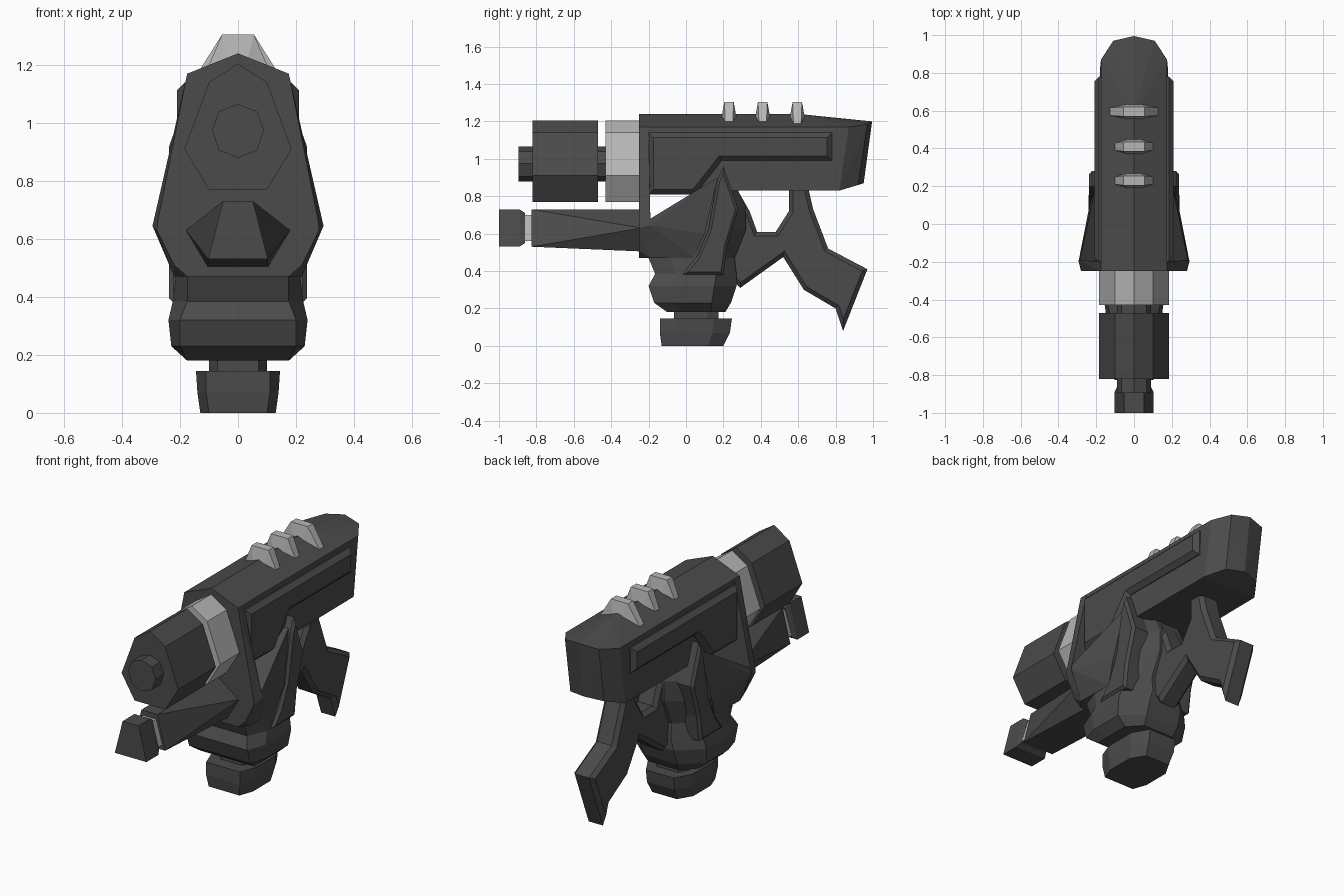
import bpy, bmesh

if "Cube" in bpy.data.objects:
    bpy.data.objects.remove(bpy.data.objects["Cube"])


def material(name, value):
    m = bpy.data.materials.new(name)
    m.diffuse_color = (value, value, value, 1)
    m.use_nodes = True
    m.node_tree.nodes["Principled BSDF"].inputs["Base Color"].default_value = m.diffuse_color
    return m


DARK = material("dark_metal", 0.07)
LIGHT = material("light_metal", 0.47)


def finish(name, bm, mat):
    bmesh.ops.recalc_face_normals(bm, faces=bm.faces[:])
    me = bpy.data.meshes.new(name)
    bm.to_mesh(me)
    bm.free()
    me.materials.append(mat)
    ob = bpy.data.objects.new(name, me)
    bpy.context.collection.objects.link(ob)
    return ob


def hull(name, pts, mat=DARK):
    """Convex solid from half the points, mirrored across x."""
    bm = bmesh.new()
    for p in sorted({q for x, y, z in pts for q in ((abs(x), y, z), (-abs(x), y, z))}):
        bm.verts.new(p)
    bmesh.ops.remove_doubles(bm, verts=bm.verts[:], dist=1e-5)
    bmesh.ops.convex_hull(bm, input=bm.verts[:])
    bmesh.ops.delete(bm, geom=[v for v in bm.verts if not v.link_faces], context='VERTS')
    bmesh.ops.dissolve_limit(bm, angle_limit=0.01, verts=bm.verts[:], edges=bm.edges[:])
    return finish(name, bm, mat)


def tube(name, section, y0, y1, mat=DARK):
    """Half section (x, z) swept from y0 to y1."""
    return hull(name, [(x, y, z) for x, z in section for y in (y0, y1)], mat)


def plate(name, pts, half, chamfer):
    """Side profile (y, z) extruded to x = +-half with chamfered caps."""
    bm = bmesh.new()
    w = half - chamfer
    a = [bm.verts.new((-w, y, z)) for y, z in pts]
    b = [bm.verts.new((w, y, z)) for y, z in pts]
    n = len(pts)
    for i in range(n):
        j = (i + 1) % n
        bm.faces.new((a[i], a[j], b[j], b[i]))
    caps = [bm.faces.new(a), bm.faces.new(b)]
    bmesh.ops.recalc_face_normals(bm, faces=bm.faces[:])
    for f in caps:
        bmesh.ops.inset_region(bm, faces=[f], thickness=chamfer, depth=chamfer,
                               use_boundary=True, use_even_offset=True)
    return finish(name, bm, DARK)


def stack(name, levels):
    """Eight-sided loft; level = z, front y, back y, front / middle / back half width."""
    bm = bmesh.new()
    rings = []
    for z, yf, yb, xf, xm, xb in levels:
        d = (yb - yf) * 0.25
        half = [(xf, yf), (xm, yf + d), (xm, yb - d), (xb, yb)]
        loop = half + [(-x, y) for x, y in reversed(half)]
        rings.append([bm.verts.new((x, y, z)) for x, y in loop])
    for r, s in zip(rings, rings[1:]):
        for i in range(8):
            j = (i + 1) % 8
            bm.faces.new((r[i], r[j], s[j], s[i]))
    bm.faces.new(rings[0])
    bm.faces.new(rings[-1])
    return finish(name, bm, DARK)


# Upper body with gabled roof and faceted rear
hull("upper_body", [(0, -.24, 1.24), (.175, -.24, 1.17), (.185, -.24, .83),
                    (0, .6, 1.24), (.175, .87, 1.17), (.18, .82, .83),
                    (.11, .97, 1.185), (.11, .92, .86), (0, .995, 1.2), (0, .95, .87)])
plate("side_panels", [(-.2, .81), (-.2, 1.14), (.78, 1.14), (.78, .99), (.19, .99), (.05, .81)],
      .21, .026)

# Flared front plate and the cheeks behind it
front = [(0, 1.24), (.175, 1.17), (.275, .67), (.28, .63), (.22, .51), (.175, .47)]
hull("front_plate", [(x, -.25, z) for x, z in front] +
     [(0, -.2, 1.24), (.175, -.2, 1.17), (.295, -.19, .645), (.22, -.19, .47)])
hull("cheeks", [(.292, -.19, .645), (.22, -.19, .47), (.285, -.19, .68), (.235, .06, .78),
                (.21, .17, .9), (.235, .1, .6), (.215, .04, .47)])

# Barrel: seven-sided drum and ring on an eight-sided core
hept = [(0, 1.205), (.1, 1.14), (.185, .91), (.1, .77)]
tube("barrel_drum", hept, -.82, -.47)
tube("barrel_ring", hept, -.43, -.25, LIGHT)
tube("barrel_core", [(0, 1.065), (.065, 1.04), (.09, .975), (.065, .905), (0, .88)], -.895, -.25)

# Lower barrel with tip
trap = [(.052, .73), (.103, .53)]
hull("lower_barrel", [(x, -.825, z) for x, z in trap] +
     [(.045, -.24, .73), (.18, -.24, .63), (.105, -.24, .505)])
tube("lower_barrel_collar", [(.045, .7), (.085, .56)], -.87, -.82, LIGHT)
hull("lower_barrel_tip", [(x, y, z) for x, z in trap for y in (-1, -.89)] +
     [(.045, -.86, .71), (.088, -.86, .55)])

# Grip housing with raised side ribs, neck and foot
stack("grip_housing", [(.18, -.1, .21, .175, .175, .1), (.23, -.17, .24, .2, .23, .11),
                       (.32, -.2, .27, .2, .24, .11), (.385, -.165, .27, .175, .225, .09),
                       (.47, -.2, .26, .175, .215, .09), (.62, -.12, .32, .18, .205, .08),
                       (.74, -.02, .32, .18, .2, .08), (.85, .05, .27, .17, .19, .08)])
plate("grip_ribs", [(.2, .96), (.28, .73), (.22, .53), (.2, .38), (-.02, .38), (.06, .48),
                    (.12, .62), (.165, .88)], .238, .015)
stack("foot_neck", [(.13, -.065, .175, .07, .1, .07), (.2, -.065, .175, .07, .1, .07)])
stack("foot", [(0, -.13, .2, .1, .13, .08), (.07, -.14, .235, .11, .14, .09),
               (.145, -.14, .245, .11, .145, .09)])

# Guard joined to the rear handle
plate("rear_handle", [(.26, .86), (.34, .72), (.38, .61), (.48, .61), (.55, .72), (.55, .86),
                      (.65, .86), (.68, .73), (.76, .52), (.97, .41), (.84, .08), (.8, .2),
                      (.63, .3), (.52, .475), (.29, .31), (.2, .4)], .068, .022)

# Three sight fins, the rear one reaching lower
for i, (y, low) in enumerate(((.23, 1.2), (.41, 1.2), (.595, 1.17))):
    hull(f"sight_fin_{i + 1}", [(.055, y + s * .025, 1.305) for s in (-1, 1)] +
         [(.03, y + s * .042, 1.21) for s in (-1, 1)] +
         [(.1, y + s * .02, 1.2) for s in (-1, 1)] +
         [(.14 if low < 1.2 else .1, y + s * .02, low) for s in (-1, 1)], LIGHT)
